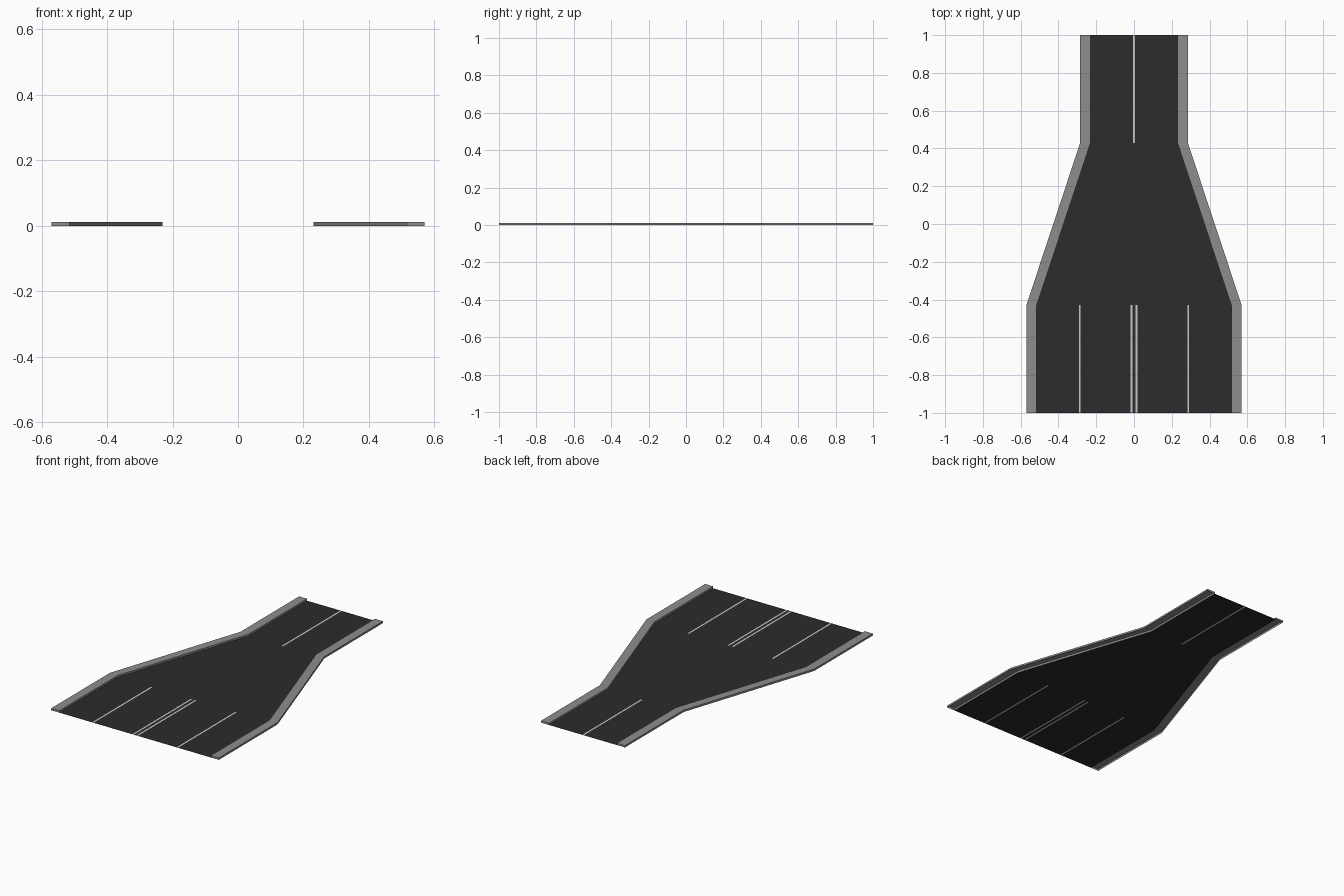
import bpy, bmesh

if "Cube" in bpy.data.objects:
    bpy.data.objects.remove(bpy.data.objects["Cube"])

H = 0.012          # kerb height
HALF_LINE = 0.005  # half width of a painted line
# stations along the road: (y, inner half width, outer half width)
STATIONS = [(-1.0, 0.515, 0.57), (-0.43, 0.515, 0.57),
            (0.43, 0.23, 0.285), (1.0, 0.23, 0.285)]
BLOCKS = [5, 8, 5]  # kerb blocks in each stretch


def material(name, grey):
    m = bpy.data.materials.new(name)
    m.diffuse_color = (grey, grey, grey, 1)
    m.use_nodes = True
    m.node_tree.nodes["Principled BSDF"].inputs["Base Color"].default_value = m.diffuse_color
    return m


def make_object(name, faces, mat):
    bm = bmesh.new()
    for pts in faces:
        bm.faces.new([bm.verts.new(p) for p in pts])
    me = bpy.data.meshes.new(name)
    bm.to_mesh(me)
    bm.free()
    me.materials.append(mat)
    ob = bpy.data.objects.new(name, me)
    bpy.context.collection.objects.link(ob)
    return ob


def flat(x0, x1, y0, y1):
    return [(x0, y0, 0), (x1, y0, 0), (x1, y1, 0), (x0, y1, 0)]


asphalt = material("asphalt", 0.025)
paint = material("paint", 0.75)
concrete = material("concrete", 0.27)

# road sheet with the painted lines inlaid in the same plane
road, lines = [], []
for y0, y1, half, centres in [(-1.0, -0.43, 0.515, [-0.287, -0.014, 0.014, 0.287]),
                              (0.43, 1.0, 0.23, [0.0])]:
    x = -half
    for c in centres:
        road.append(flat(x, c - HALF_LINE, y0, y1))
        lines.append(flat(c - HALF_LINE, c + HALF_LINE, y0, y1))
        x = c + HALF_LINE
    road.append(flat(x, half, y0, y1))
(ya, ia, _), (yb, ib, _) = STATIONS[1:3]
road.append([(-ia, ya, 0), (ia, ya, 0), (ib, yb, 0), (-ib, yb, 0)])
make_object("road_surface", road, asphalt)
make_object("lane_lines", lines, paint)

# right kerb: open-bottomed blocks with inner wall, top and outer wall
kerb = []
for a, b, n in zip(STATIONS, STATIONS[1:], BLOCKS):
    for k in range(n):
        y0, i0, o0 = [p + (q - p) * k / n for p, q in zip(a, b)]
        y1, i1, o1 = [p + (q - p) * (k + 1) / n for p, q in zip(a, b)]
        kerb.append([(i0, y0, H), (o0, y0, H), (o1, y1, H), (i1, y1, H)])
        kerb.append([(i0, y0, 0), (i0, y0, H), (i1, y1, H), (i1, y1, 0)])
        kerb.append([(o0, y0, 0), (o1, y1, 0), (o1, y1, H), (o0, y0, H)])
# end caps
y, i, o = STATIONS[0]
kerb.append([(i, y, 0), (o, y, 0), (o, y, H), (i, y, H)])
y, i, o = STATIONS[-1]
kerb.append([(o, y, 0), (i, y, 0), (i, y, H), (o, y, H)])

# left kerb mirrors the right one
make_object("kerb_right", kerb, concrete)
make_object("kerb_left", [[(-x, y, z) for x, y, z in reversed(f)] for f in kerb], concrete)
